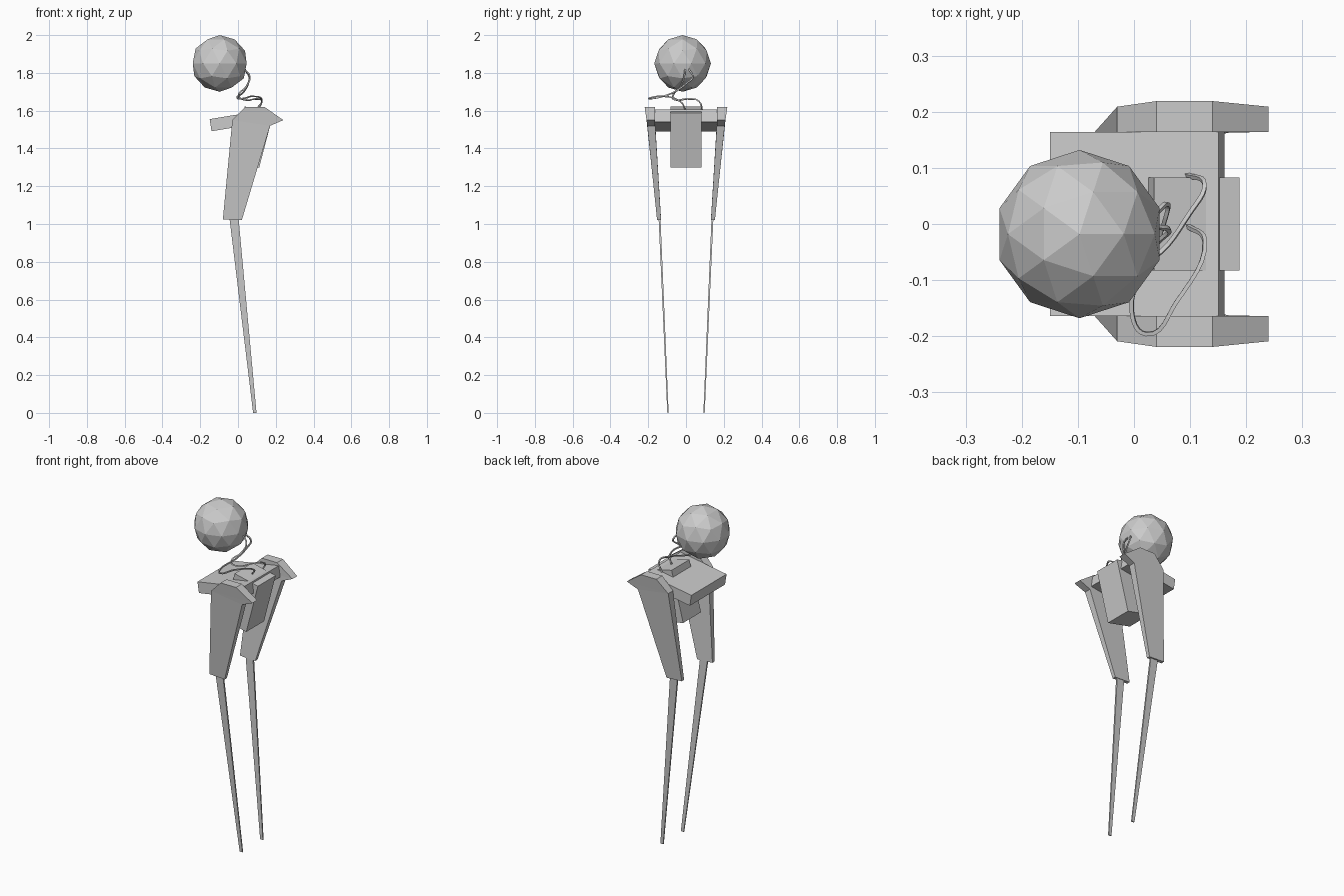
import bpy, bmesh

if "Cube" in bpy.data.objects:
    bpy.data.objects.remove(bpy.data.objects["Cube"])


def slab(name, rim, bands, mirror=False):
    """Solid from rim points (x, z, y_inner, y_outer); bands list the side faces."""
    bm = bmesh.new()
    inner = [bm.verts.new((x, yi, z)) for x, z, yi, yo in rim]
    outer = [bm.verts.new((x, yo, z)) for x, z, yi, yo in rim]
    for band in bands:
        bm.faces.new([inner[i] for i in band])
        bm.faces.new([outer[i] for i in reversed(band)])
    n = len(rim)
    for i in range(n):
        j = (i + 1) % n
        bm.faces.new((inner[j], inner[i], outer[i], outer[j]))
    bmesh.ops.recalc_face_normals(bm, faces=bm.faces)
    mesh = bpy.data.meshes.new(name)
    bm.to_mesh(mesh)
    bm.free()
    ob = bpy.data.objects.new(name, mesh)
    bpy.context.collection.objects.link(ob)
    if mirror:
        mod = ob.modifiers.new("Mirror", 'MIRROR')
        mod.use_axis = (False, True, False)
        mod.use_clip = False
    return ob


def wire(name, points, radius=0.005):
    curve = bpy.data.curves.new(name, 'CURVE')
    curve.dimensions = '3D'
    curve.bevel_depth = radius
    curve.bevel_resolution = 0
    curve.resolution_u = 6
    curve.use_fill_caps = True
    spline = curve.splines.new('BEZIER')
    spline.bezier_points.add(len(points) - 1)
    for bp, p in zip(spline.bezier_points, points):
        bp.co = p
        bp.handle_left_type = bp.handle_right_type = 'AUTO'
    for s in curve.splines:
        s.use_smooth = False
    ob = bpy.data.objects.new(name, curve)
    bpy.context.collection.objects.link(ob)
    return ob


# faceted ball head
bpy.ops.mesh.primitive_ico_sphere_add(subdivisions=2, radius=0.15, location=(-0.097, -0.018, 1.85))
bpy.context.object.name = "head"

# tilted shoulder plate
slab("shoulder_plate",
     [(x, z, -0.164, 0.164) for x, z in
      ((-0.15, 1.555), (0.151, 1.605), (0.161, 1.541), (-0.14, 1.491))],
     [(0, 1, 2, 3)])

# leaning body box that pierces the plate
slab("body_box",
     [(x, z, -0.083, 0.083) for x, z in
      ((0.036, 1.622), (0.188, 1.588), (0.112, 1.298), (-0.04, 1.332))],
     [(0, 1, 2, 3)])

# upper legs with pointed shoulders
slab("upper_legs",
     [(0.04, 1.62, 0.164, 0.219), (0.14, 1.62, 0.164, 0.219),
      (0.24, 1.55, 0.164, 0.209), (0.17, 1.52, 0.163, 0.205),
      (0.02, 1.02, 0.132, 0.153), (-0.08, 1.025, 0.132, 0.153),
      (-0.03, 1.55, 0.164, 0.209)],
     [(0, 1, 2, 6), (6, 2, 3), (6, 3, 4, 5)], mirror=True)

# thin tapering lower legs
slab("lower_legs",
     [(-0.045, 1.03, 0.135, 0.145), (0.003, 1.03, 0.135, 0.145),
      (0.098, 0.0, 0.092, 0.099), (0.08, 0.0, 0.092, 0.099)],
     [(0, 1, 2, 3)], mirror=True)

# two looping wires from the body to the head
wire("long_neck_wire",
     [(0.095, -0.003, 1.605), (0.126, -0.03, 1.648), (0.075, -0.14, 1.676),
      (0.022, -0.196, 1.664), (-0.004, -0.155, 1.668), (0.03, -0.06, 1.70),
      (0.056, 0.01, 1.75), (0.06, 0.035, 1.775), (0.035, 0.015, 1.82)])
wire("short_neck_wire",
     [(0.093, 0.088, 1.59), (0.126, 0.068, 1.65), (0.1, 0.02, 1.662),
      (0.035, -0.06, 1.658), (0.005, -0.07, 1.675), (0.045, -0.03, 1.73),
      (0.062, -0.01, 1.78), (0.035, -0.005, 1.82)])
